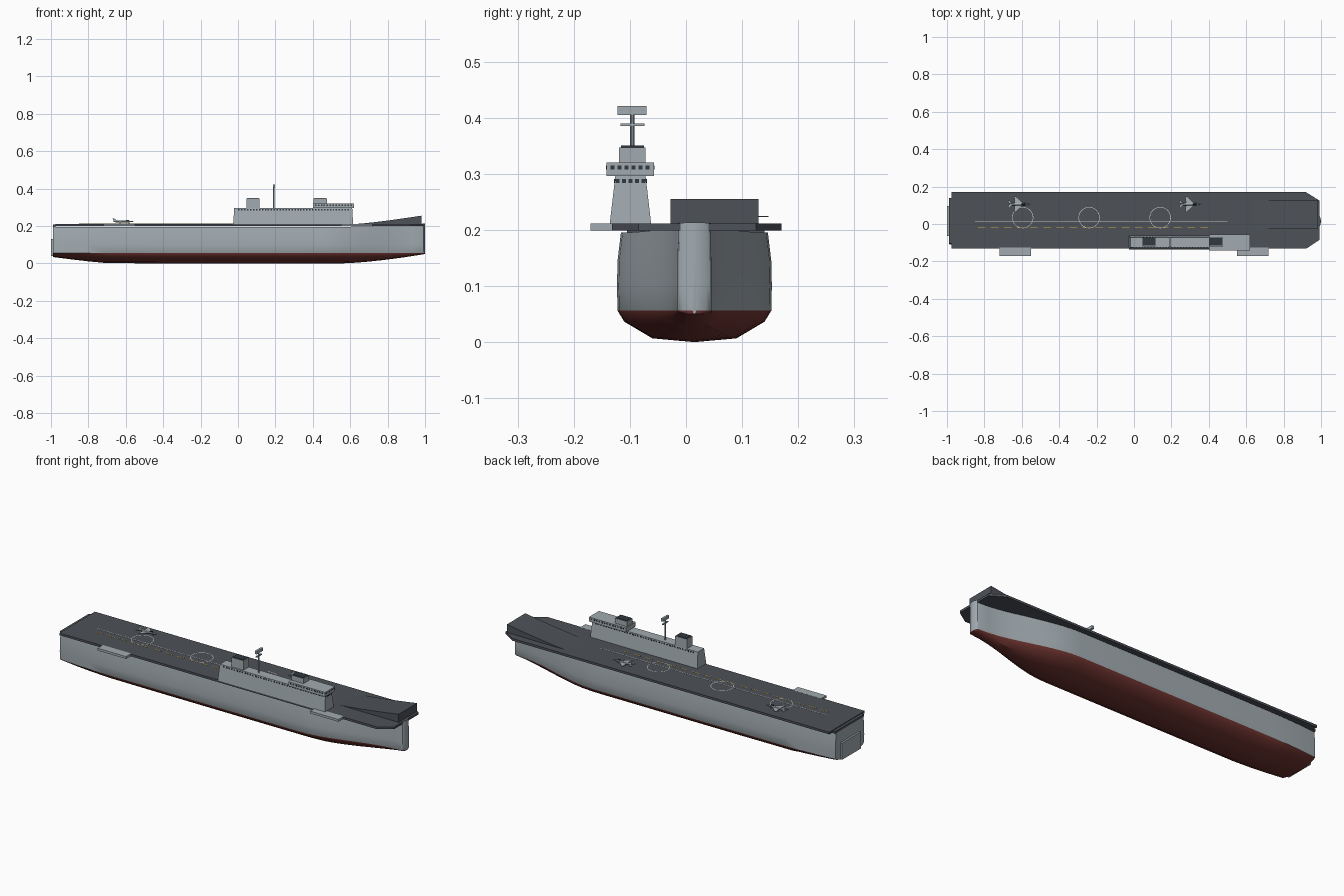
import bpy, bmesh, math

if "Cube" in bpy.data.objects:
    bpy.data.objects.remove(bpy.data.objects["Cube"])

CY = 0.015  # hull centreline


def mat(name, r, g, b):
    m = bpy.data.materials.new(name)
    m.diffuse_color = (r, g, b, 1)
    m.use_nodes = True
    m.node_tree.nodes["Principled BSDF"].inputs["Base Color"].default_value = m.diffuse_color
    return m


GREY = mat("hull_grey", 0.36, 0.41, 0.44)
RED = mat("keel_red", 0.16, 0.035, 0.03)
DECK = mat("deck_dark", 0.075, 0.083, 0.097)
DARK = mat("near_black", 0.03, 0.04, 0.05)
WHITE = mat("paint_white", 0.75, 0.75, 0.75)
YELLOW = mat("paint_yellow", 0.7, 0.45, 0.08)
JET = mat("jet_grey", 0.4, 0.44, 0.47)


def finish(name, bm, *mats):
    bmesh.ops.recalc_face_normals(bm, faces=bm.faces)
    me = bpy.data.meshes.new(name)
    bm.to_mesh(me)
    bm.free()
    for m in mats:
        me.materials.append(m)
    ob = bpy.data.objects.new(name, me)
    bpy.context.collection.objects.link(ob)
    return ob


def add_box(bm, x0, x1, y0, y1, z0, z1, ix=0, iy=0):
    # box whose top is inset by ix, iy
    lo = [bm.verts.new((x, y, z0)) for x, y in ((x0, y0), (x1, y0), (x1, y1), (x0, y1))]
    hi = [bm.verts.new((x, y, z1)) for x, y in
          ((x0 + ix, y0 + iy), (x1 - ix, y0 + iy), (x1 - ix, y1 - iy), (x0 + ix, y1 - iy))]
    bm.faces.new(lo[::-1])
    bm.faces.new(hi)
    for i in range(4):
        j = (i + 1) % 4
        bm.faces.new((lo[i], lo[j], hi[j], hi[i]))


def box(name, m, *dims):
    bm = bmesh.new()
    add_box(bm, *dims)
    return finish(name, bm, m)


def add_prism(bm, pts, vec):
    # extrude a polygon of 3D points along vec
    f = bm.faces.new([bm.verts.new(p) for p in pts])
    r = bmesh.ops.extrude_face_region(bm, geom=[f])
    bmesh.ops.translate(bm, verts=[v for v in r["geom"] if isinstance(v, bmesh.types.BMVert)], vec=vec)
    if f.is_valid is False:
        return
    if len(f.link_loops if hasattr(f, "link_loops") else f.verts) == 0:
        return


# Hull: lofted sections, red below the waterline
def section(x):
    t = min(1, max(0, (x - 0.45) / 0.535))
    w = 1 - 0.78 * t * t * (3 - 2 * t)
    if x > 0.985:
        w = 0.22 * math.sqrt(max(0.01, 1 - ((x - 0.985) / 0.015) ** 2))
    if x < -0.7:
        w = 1 - 0.11 * ((-0.7 - x) / 0.29) ** 2
    keel = 0.05 * max(0, (x - 0.55) / 0.45) ** 1.5 + 0.034 * max(0, (-0.68 - x) / 0.31) ** 1.2
    top = 0.195 + 0.018 * max(0, (x - 0.5) / 0.5) ** 2
    under = [(0, 0), (0.075, 0.12), (0.125, 0.65), (0.137, 1)]
    half = [(a * w, keel + b * (0.056 - keel)) for a, b in under]
    half += [(0.138 * w, 0.10), (0.137 * w, 0.145), (0.131 * w, top)]
    ring = half + [(-a, z) for a, z in half[:0:-1]]
    return [(x, CY + a, z) for a, z in ring]


xs = [-0.99, -0.94, -0.88, -0.8, -0.7, -0.4, 0, 0.45] + [0.45 + 0.0535 * i for i in range(1, 11)]
xs += [0.991, 0.996, 1.0]
bm = bmesh.new()
rings = [[bm.verts.new(p) for p in section(x)] for x in xs]
n = len(rings[0])
for a, b in zip(rings, rings[1:]):
    for i in range(n):
        j = (i + 1) % n
        f = bm.faces.new((a[i], a[j], b[j], b[i]))
        f.smooth = True
        f.material_index = 1 if i < 3 or i >= n - 3 else (2 if i == 6 else 0)
bm.faces.new(rings[0])
bm.faces.new(rings[-1])
hull = finish("hull", bm, GREY, RED, DECK)
bpy.context.view_layer.objects.active = hull
hull.select_set(True)
bpy.ops.object.shade_smooth_by_angle(angle=math.radians(32))
hull.select_set(False)

# Stern gate
box("stern_gate", GREY, -1.0, -0.985, CY - 0.08, CY + 0.08, 0.04, 0.13)

# Flight deck with chamfered bow corners
bm = bmesh.new()
add_prism(bm, [(x, y, 0.199) for x, y in ((-0.975, -0.132), (0.92, -0.132), (0.992, -0.085), (0.992, 0.125),
                                         (0.92, 0.17), (-0.975, 0.17))], (0, 0, 0.012))
finish("flight_deck", bm, DECK)
box("deck_stern_lip", DECK, -0.99, -0.975, -0.105, 0.14, 0.195, 0.207)

# Take-off ramp, gently curved
bm = bmesh.new()
prof = [(0.62 + 0.06 * i, 0.21 + 0.045 * (i / 6) ** 1.25) for i in range(7)]
add_prism(bm, [(x, -0.028, z) for x, z in prof + [(0.98, 0.205), (0.62, 0.205)]], (0, 0.157, 0))
finish("takeoff_ramp", bm, DECK)

# Side sponsons
for i, x in enumerate((-0.635, 0.635)):
    box(f"sponson_{i}", GREY, x - 0.085, x + 0.085, -0.17, -0.125, 0.199, 0.2115)

# Island superstructure, bridge, funnels
box("island", GREY, -0.026, 0.616, -0.136, -0.062, 0.21, 0.296, 0.006, 0.01)
box("bridge", GREY, 0.40, 0.62, -0.142, -0.057, 0.296, 0.32)
for i, (x0, x1, z) in enumerate(((0.045, 0.115, 0.296), (0.403, 0.475, 0.32))):
    box(f"funnel_{i}", GREY, x0, x1, -0.119, -0.072, z, 0.347)
    box(f"funnel_cap_{i}", DARK, x0 + 0.004, x1 - 0.004, -0.116, -0.075, 0.345, 0.35)

# Windows: rows along both sides plus the forward faces
bm = bmesh.new()
for i in range(38):
    x = 0.005 + i * 0.0158
    for y in (-0.127, -0.071):
        add_box(bm, x - 0.004, x + 0.004, y - 0.0012, y + 0.0012, 0.284, 0.291)
for i in range(13):
    x = 0.415 + i * 0.0158
    for y in (-0.142, -0.057):
        add_box(bm, x - 0.004, x + 0.004, y - 0.001, y + 0.001, 0.308, 0.315)
for i in range(5):
    y = -0.099 + (i - 2) * 0.0115
    add_box(bm, 0.608, 0.613, y - 0.0035, y + 0.0035, 0.284, 0.291)
for i in range(6):
    y = -0.0995 + (i - 2.5) * 0.0125
    add_box(bm, 0.618, 0.621, y - 0.0035, y + 0.0035, 0.308, 0.315)
finish("windows", bm, DARK)

# Mast with yard and radar panel
bpy.ops.mesh.primitive_cylinder_add(vertices=10, radius=0.004, depth=0.115, location=(0.192, -0.096, 0.351))
mast = bpy.context.object
mast.name = "mast"
mast.data.materials.append(GREY)
box("mast_yard", GREY, 0.188, 0.196, -0.117, -0.074, 0.385, 0.39)
box("radar_panel", GREY, 0.186, 0.198, -0.122, -0.07, 0.405, 0.421)

# Deck markings
box("runway_line", WHITE, -0.85, 0.5, 0.013, 0.017, 0.2105, 0.212)
bm = bmesh.new()
for i in range(18):
    x = -0.835 + i * 0.07
    add_box(bm, x, x + 0.04, -0.0225, -0.0185, 0.2105, 0.212)
finish("centre_dashes", bm, YELLOW)
for k, cx in enumerate((-0.595, -0.24, 0.14)):
    bm = bmesh.new()
    N = 40
    loops = [[bm.verts.new((cx + r * math.cos(2 * math.pi * i / N), 0.034 + r * math.sin(2 * math.pi * i / N), 0.212))
              for i in range(N)] for r in (0.054, 0.057)]
    for i in range(N):
        j = (i + 1) % N
        bm.faces.new((loops[0][i], loops[1][i], loops[1][j], loops[0][j]))
    finish(f"landing_circle_{k}", bm, WHITE)

# Parked jets: fuselage loft, delta wings, tailplanes, fins, wheels
for k, cx in enumerate((-0.615, 0.3)):
    cy, cz = 0.106, 0.224
    bm = bmesh.new()
    body = []
    for x, r in ((-0.05, 0.005), (-0.02, 0.008), (0.02, 0.0075), (0.04, 0.005), (0.062, 0.0006)):
        body.append([bm.verts.new((cx + x, cy + r * math.cos(a * math.pi / 4), cz + 0.7 * r * math.sin(a * math.pi / 4)))
                     for a in range(8)])
    for a, b in zip(body, body[1:]):
        for i in range(8):
            bm.faces.new((a[i], a[(i + 1) % 8], b[(i + 1) % 8], b[i]))
    bm.faces.new(body[0])
    bm.faces.new(body[-1])
    for s in (-1, 1):
        wing = ((0.022, 0.004), (-0.016, 0.041), (-0.026, 0.041), (-0.022, 0.004))
        tail = ((-0.036, 0.003), (-0.052, 0.02), (-0.06, 0.02), (-0.054, 0.003))
        for shape in (wing, tail):
            add_prism(bm, [(cx + x, cy + s * y, cz - 0.001) for x, y in shape], (0, 0, 0.002))
        fin = ((-0.03, 0.003), (-0.046, 0.016), (-0.056, 0.016), (-0.05, 0.003))
        add_prism(bm, [(cx + x, cy + s * 0.005 - 0.0005, cz + z) for x, z in fin], (0, 0.001, 0))
        add_box(bm, cx - 0.018, cx - 0.012, cy + s * 0.008 - 0.001, cy + s * 0.008 + 0.001, 0.211, cz)
    add_box(bm, cx + 0.03, cx + 0.034, cy - 0.001, cy + 0.001, 0.211, cz)
    finish(f"jet_{k}", bm, JET)
    box(f"jet_canopy_{k}", DARK, cx + 0.012, cx + 0.036, cy - 0.0035, cy + 0.0035, cz + 0.002, cz + 0.009, 0.006, 0.001)
